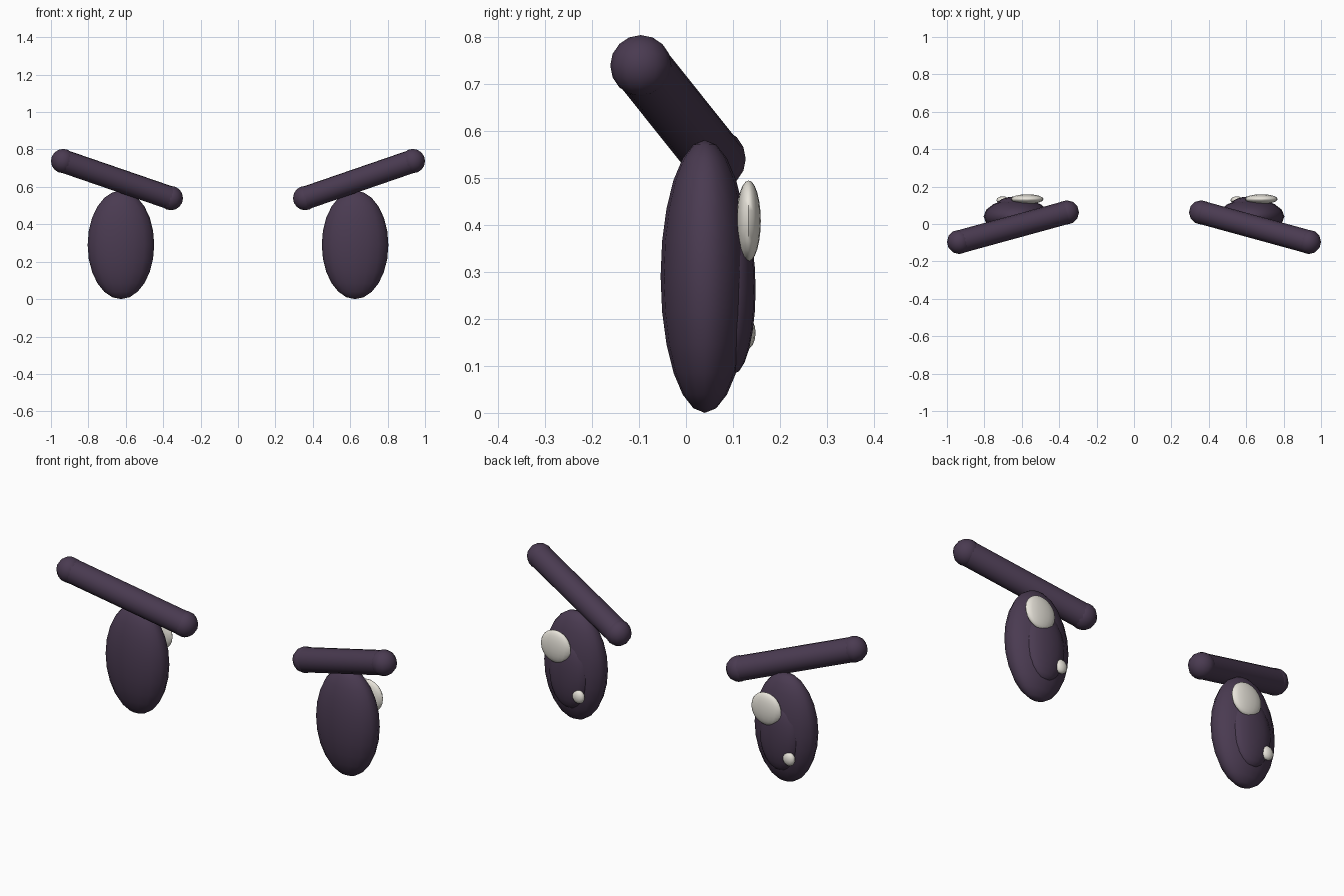
import bpy
from mathutils import Vector

cube = bpy.data.objects.get("Cube")
if cube:
    bpy.data.objects.remove(cube, do_unlink=True)


def material(name, rgb):
    mat = bpy.data.materials.new(name)
    mat.use_nodes = True
    mat.diffuse_color = (*rgb, 1)
    mat.node_tree.nodes["Principled BSDF"].inputs["Base Color"].default_value = (*rgb, 1)
    return mat


PLUM = material("dark plum", (0.068, 0.043, 0.082))
IVORY = material("ivory white", (0.8, 0.77, 0.7))


def finish(name, mat):
    obj = bpy.context.object
    obj.name = name
    obj.data.materials.append(mat)
    bpy.ops.object.shade_smooth_by_angle(angle=1.0)
    return obj


def ellipsoid(name, centre, radii, mat, segments=16, rings=12):
    bpy.ops.mesh.primitive_uv_sphere_add(segments=segments, ring_count=rings,
                                         radius=1, location=centre)
    bpy.context.object.scale = radii
    bpy.ops.object.transform_apply(location=False, rotation=False, scale=True)
    return finish(name, mat)


def rod(name, start, end, radius, mat):
    axis = end - start
    bpy.ops.mesh.primitive_cylinder_add(vertices=16, radius=radius, depth=axis.length,
                                        location=(start + end) / 2)
    bpy.context.object.rotation_euler = axis.to_track_quat("Z", "Y").to_euler()
    return finish(name, mat)


for side, label in ((1, "left"), (-1, "right")):
    x = 0.626 * side

    # Eye body and raised pupil
    ellipsoid(label + "_eye", (x, 0.04, 0.29), (0.178, 0.094, 0.29), PLUM)
    ellipsoid(label + "_pupil", (x, 0.1, 0.262), (0.112, 0.048, 0.18), PLUM)

    # Glints sit on the same side of both eyes, so they are not mirrored
    ellipsoid(label + "_large_glint", (x + 0.055, 0.133, 0.408), (0.088, 0.026, 0.086), IVORY)
    ellipsoid(label + "_small_glint", (x - 0.076, 0.127, 0.17), (0.034, 0.021, 0.036), IVORY, 12, 8)

    # Slanted brow with rounded ends
    outer = Vector((0.935 * side, -0.096, 0.738))
    inner = Vector((0.359 * side, 0.062, 0.54))
    rod(label + "_brow", outer, inner, 0.062, PLUM)
    ellipsoid(label + "_brow_outer_end", outer, (0.065,) * 3, PLUM, 12, 8)
    ellipsoid(label + "_brow_inner_end", inner, (0.065,) * 3, PLUM, 12, 8)
